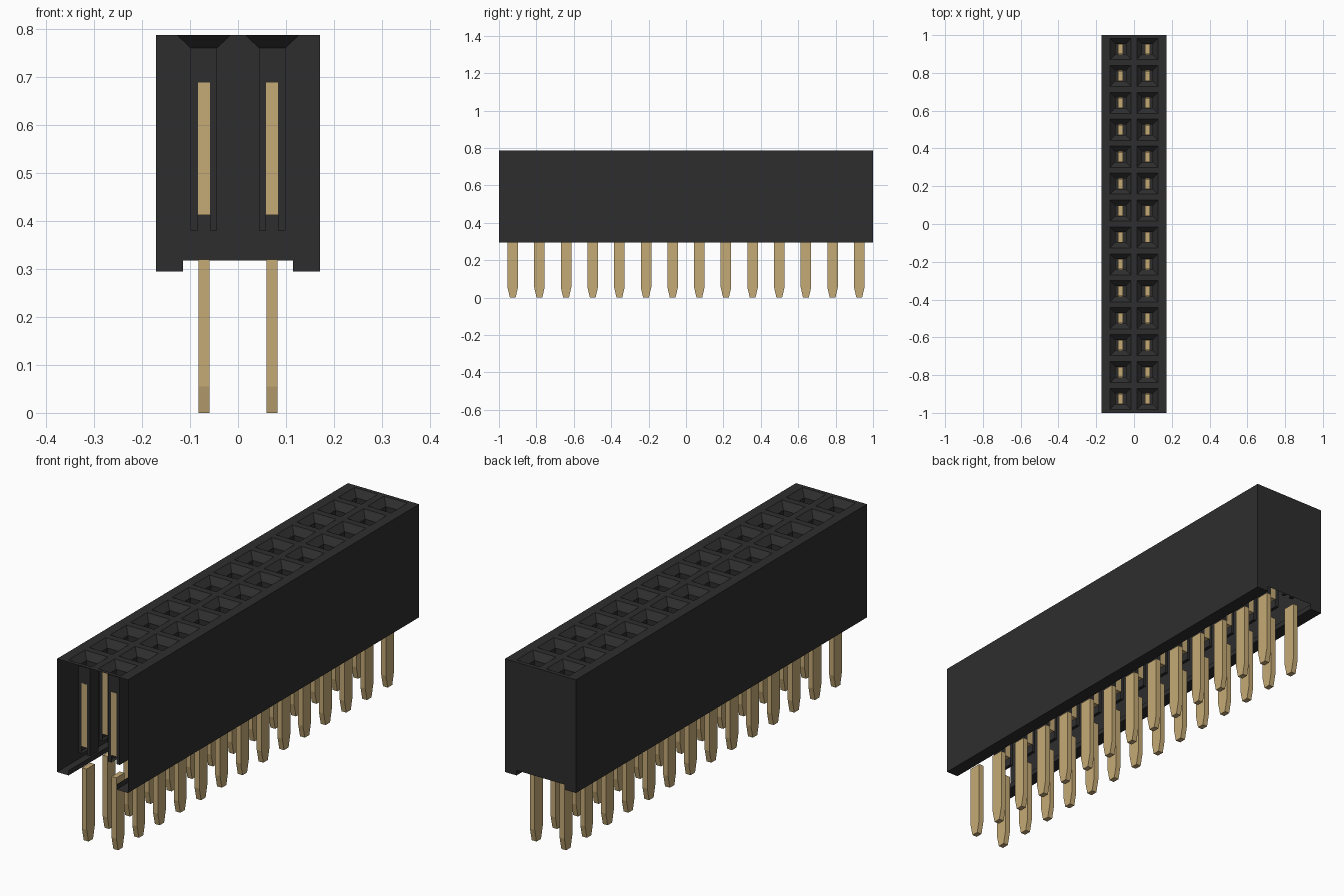
import bpy, bmesh

if "Cube" in bpy.data.objects:
    bpy.data.objects.remove(bpy.data.objects["Cube"], do_unlink=True)

# Main dimensions
W, L = 0.171, 1.0                      # half width, half length
TOP, FOOT, NOTCH = 0.787, 0.295, 0.317  # heights of the housing
FOOT_IN = 0.115                        # inner edge of the feet
PITCH, ROWS = 0.1425, 14
X0, Y0 = -PITCH / 2, -PITCH * (ROWS - 1) / 2
MOUTH, WELL, SLOT = 0.056, 0.028, 0.0125
WELL_TOP, WELL_BOTTOM = 0.76, 0.38
CONTACT_TOP, CONTACT_BOTTOM = 0.688, 0.412


def material(name, rgb):
    m = bpy.data.materials.new(name)
    m.use_nodes = True
    m.diffuse_color = (*rgb, 1)
    bsdf = m.node_tree.nodes["Principled BSDF"]
    bsdf.inputs["Base Color"].default_value = (*rgb, 1)
    bsdf.inputs["Roughness"].default_value = 0.6
    return m


black = material("black plastic", (0.027, 0.027, 0.027))
gold = material("gold metal", (0.56, 0.40, 0.18))


def face(bm, *pts):
    return bm.faces.new([bm.verts.new(p) for p in pts])


def box(bm, x0, x1, y0, y1, z0, z1, tip=1.0):
    """Box whose lower end is scaled along y by tip."""
    r = bmesh.ops.create_cube(bm, size=1)
    yc = (y0 + y1) / 2
    for v in r["verts"]:
        low = v.co.z < 0
        y = y1 if v.co.y > 0 else y0
        v.co = (x1 if v.co.x > 0 else x0,
                yc + (y - yc) * (tip if low else 1.0), z0 if low else z1)


def finish(name, bm, mat, loc=(0, 0, 0), repeat=False):
    bmesh.ops.remove_doubles(bm, verts=bm.verts, dist=1e-5)
    me = bpy.data.meshes.new(name)
    bm.to_mesh(me)
    bm.free()
    me.materials.append(mat)
    ob = bpy.data.objects.new(name, me)
    ob.location = loc
    bpy.context.collection.objects.link(ob)
    if repeat:  # two columns by fourteen rows
        for axis, count in ((0, 2), (1, ROWS)):
            a = ob.modifiers.new("Array", "ARRAY")
            a.count = count
            a.use_relative_offset = False
            a.use_constant_offset = True
            off = [0, 0, 0]
            off[axis] = PITCH
            a.constant_offset_displace = off
    return ob


# Housing shell: side walls, feet and notched back wall, open at front and below
bm = bmesh.new()
side = [(W, TOP), (W, FOOT), (FOOT_IN, FOOT), (FOOT_IN, NOTCH)]
for s in (-1, 1):
    for (xa, za), (xb, zb) in zip(side, side[1:]):
        pts = [(s * xa, -L, za), (s * xb, -L, zb), (s * xb, L, zb), (s * xa, L, za)]
        face(bm, *(pts if s > 0 else pts[::-1]))
outline = side + [(-x, z) for x, z in reversed(side)]
face(bm, *[(x, L, z) for x, z in outline])
finish("housing_shell", bm, black)

# Top plate: a grid with an opening left out over each well
bm = bmesh.new()
xs, ys = [-W], [-L]
for c in range(2):
    xs += [X0 + c * PITCH - MOUTH, X0 + c * PITCH + MOUTH]
for r in range(ROWS):
    ys += [Y0 + r * PITCH - MOUTH, Y0 + r * PITCH + MOUTH]
xs.append(W)
ys.append(L)
for i in range(len(xs) - 1):
    for j in range(len(ys) - 1):
        if not (i % 2 and j % 2):
            face(bm, (xs[i], ys[j], TOP), (xs[i + 1], ys[j], TOP),
                 (xs[i + 1], ys[j + 1], TOP), (xs[i], ys[j + 1], TOP))
finish("top_plate", bm, black)

# Wells: sloped mouth, straight walls, slots in the front and back walls
bm = bmesh.new()
corners = [(-1, -1), (1, -1), (1, 1), (-1, 1)]
for k in range(4):
    a, b = corners[k], corners[(k + 1) % 4]
    face(bm, (b[0] * MOUTH, b[1] * MOUTH, TOP), (a[0] * MOUTH, a[1] * MOUTH, TOP),
         (a[0] * WELL, a[1] * WELL, WELL_TOP), (b[0] * WELL, b[1] * WELL, WELL_TOP))
for s in (-1, 1):
    face(bm, (s * WELL, -WELL, WELL_BOTTOM), (s * WELL, WELL, WELL_BOTTOM),
         (s * WELL, WELL, WELL_TOP), (s * WELL, -WELL, WELL_TOP))
    face(bm, (s * SLOT, -WELL, WELL_BOTTOM), (s * WELL, -WELL, WELL_BOTTOM),
         (s * WELL, WELL, WELL_BOTTOM), (s * SLOT, WELL, WELL_BOTTOM))
    for x0, x1, z0 in ((-WELL, -SLOT, WELL_BOTTOM), (SLOT, WELL, WELL_BOTTOM),
                       (-SLOT, SLOT, CONTACT_TOP)):
        face(bm, (x0, s * WELL, z0), (x1, s * WELL, z0),
             (x1, s * WELL, WELL_TOP), (x0, s * WELL, WELL_TOP))
finish("wells", bm, black, (X0, Y0, 0), True)

# Contacts: U-shaped springs set in the slots
bm = bmesh.new()
T = 0.005
for s in (-1, 1):
    y0, y1 = sorted((s * (WELL + 0.001), s * (WELL - T)))
    box(bm, -SLOT, SLOT, y0, y1, CONTACT_BOTTOM, CONTACT_TOP)
box(bm, -SLOT, SLOT, -WELL + T, WELL - T, CONTACT_BOTTOM, CONTACT_BOTTOM + T)
finish("contacts", bm, gold, (X0, Y0, 0), True)

# Pins: flat blades with tapered tips
bm = bmesh.new()
box(bm, -0.0115, 0.0115, -0.028, 0.028, 0.055, 0.32)
box(bm, -0.0115, 0.0115, -0.028, 0.028, 0, 0.055, 0.55)
bmesh.ops.remove_doubles(bm, verts=bm.verts, dist=1e-5)
inner = [f for f in bm.faces if all(abs(v.co.z - 0.055) < 1e-4 for v in f.verts)]
bmesh.ops.delete(bm, geom=inner, context="FACES_ONLY")
finish("pins", bm, gold, (X0, Y0, 0), True)
